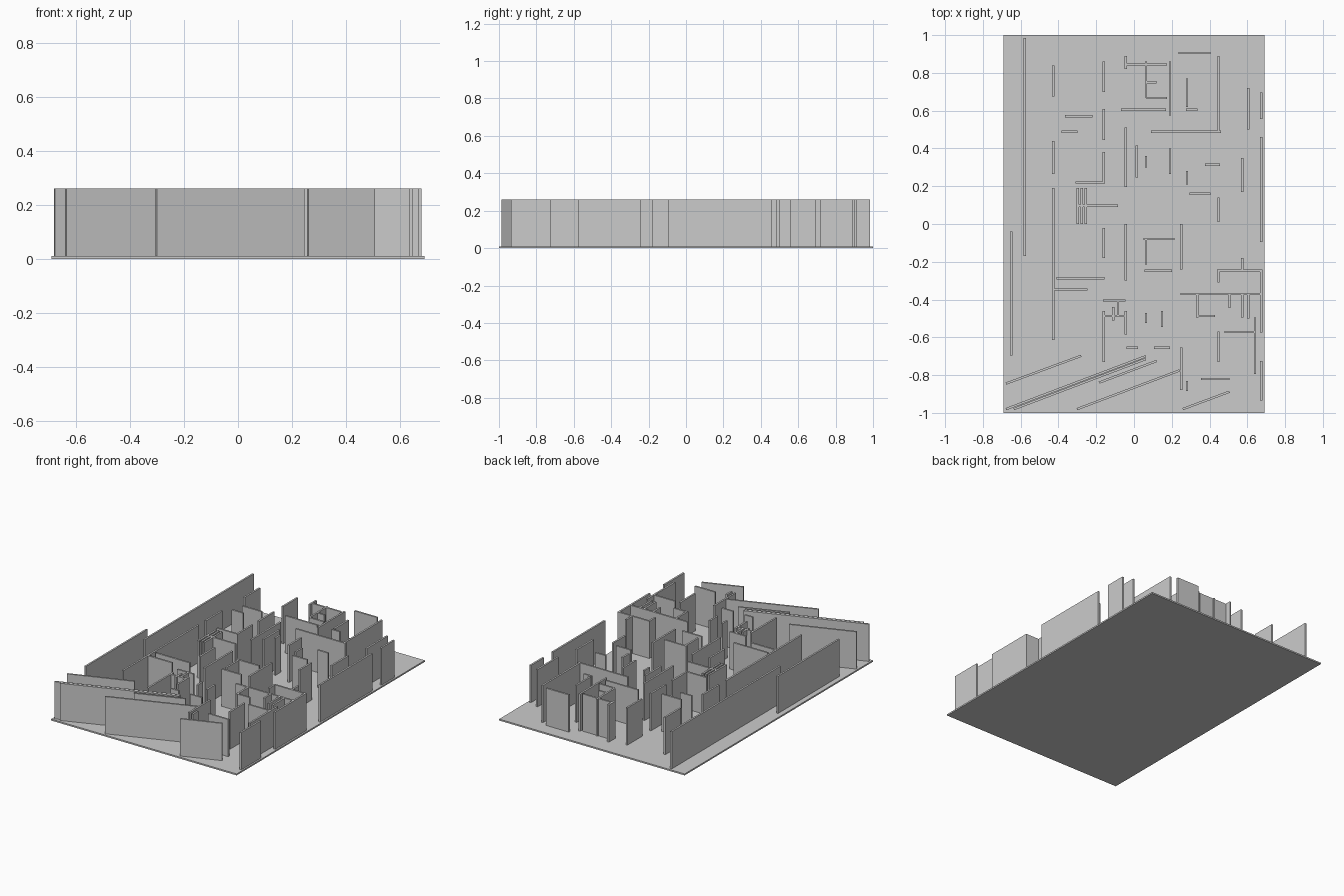
import bpy, bmesh, math

FLOOR = 0.01     # floor slab thickness
TOP = 0.26       # wall top height
T = 0.012        # wall thickness


def add_box(bm, a, b, thick, z0, z1):
    """Upright box running from plan point a to plan point b."""
    dx, dy = b[0] - a[0], b[1] - a[1]
    n = math.hypot(dx, dy)
    ox, oy = -dy / n * thick / 2, dx / n * thick / 2
    plan = [(a[0] - ox, a[1] - oy), (b[0] - ox, b[1] - oy),
            (b[0] + ox, b[1] + oy), (a[0] + ox, a[1] + oy)]
    lo = [bm.verts.new((x, y, z0)) for x, y in plan]
    hi = [bm.verts.new((x, y, z1)) for x, y in plan]
    bm.faces.new(lo[::-1])
    bm.faces.new(hi)
    for i in range(4):
        j = (i + 1) % 4
        bm.faces.new((lo[i], lo[j], hi[j], hi[i]))


def build(name, segments, thick=T, z0=FLOOR, z1=TOP):
    bm = bmesh.new()
    for a, b in segments:
        add_box(bm, a, b, thick, z0, z1)
    mesh = bpy.data.meshes.new(name)
    bm.to_mesh(mesh)
    bm.free()
    ob = bpy.data.objects.new(name, mesh)
    bpy.context.collection.objects.link(ob)
    return ob


def along_y(lines):
    return [((x, a), (x, b)) for x, spans in lines.items() for a, b in spans]


def along_x(lines):
    return [((a, y), (b, y)) for y, spans in lines.items() for a, b in spans]


# floor slab
build("floor", [((-0.69, 0), (0.69, 0))], thick=2.0, z0=0, z1=FLOOR)

# walls running front to back, left half: x -> (y start, y end)
build("left_long_walls", along_y({
    -0.65: [(-0.695, -0.04)],
    -0.578: [(-0.17, 0.985)],
    -0.428: [(0.675, 0.84), (0.265, 0.44), (-0.615, 0.19)],
    -0.16: [(0.70, 0.86), (0.445, 0.61), (0.215, 0.38), (-0.18, -0.02), (-0.73, -0.46)],
    -0.11: [(-0.51, -0.44)],
    -0.085: [(-0.49, -0.41)],
    -0.043: [(0.82, 0.89), (0.195, 0.51), (-0.30, 0.0), (-0.585, -0.46)],
}))

# three close parallel partitions
build("triple_partition", along_y({-0.298 + 0.0215 * i: [(0.0, 0.19)] for i in range(3)}))

# walls running front to back, right half
build("right_long_walls", along_y({
    0.015: [(0.245, 0.415)],
    0.063: [(0.67, 0.86), (0.30, 0.36), (-0.215, -0.08), (-0.525, -0.47)],
    0.148: [(-0.545, -0.46)],
    0.19: [(0.575, 0.86), (0.265, 0.40)],
    0.25: [(-0.24, 0.0), (-0.88, -0.655)],
    0.28: [(0.62, 0.77), (0.21, 0.28), (-0.885, -0.83)],
    0.335: [(-0.495, -0.375)],
    0.447: [(0.49, 0.89), (0.01, 0.14), (-0.31, -0.245), (-0.73, -0.57)],
    0.505: [(-0.445, -0.375)],
    0.573: [(0.17, 0.35), (-0.245, -0.18), (-0.495, -0.375)],
    0.605: [(0.50, 0.72), (-0.50, -0.375)],
    0.64: [(-0.795, -0.495)],
    0.673: [(0.555, 0.695), (-0.095, 0.46), (-0.575, -0.24), (-0.935, -0.725)],
}))

# walls running left to right: y -> (x start, x end)
build("cross_walls_back", along_x({
    0.905: [(0.235, 0.405)],
    0.845: [(-0.05, 0.175)],
    0.75: [(0.06, 0.12)],
    0.667: [(0.065, 0.175)],
    0.605: [(-0.07, 0.17), (0.275, 0.335)],
    0.57: [(-0.365, -0.22)],
    0.488: [(-0.385, -0.30), (0.09, 0.46)],
    0.313: [(0.375, 0.455)],
    0.22: [(-0.31, -0.155)],
    0.16: [(0.295, 0.405)],
    0.097: [(-0.295, -0.085)],
}))
build("cross_walls_front", along_x({
    -0.08: [(0.05, 0.215)],
    -0.247: [(0.055, 0.20), (0.44, 0.67)],
    -0.287: [(-0.41, -0.155)],
    -0.347: [(-0.425, -0.245)],
    -0.37: [(0.245, 0.67)],
    -0.405: [(-0.165, -0.045)],
    -0.487: [(-0.165, -0.04), (0.335, 0.43)],
    -0.572: [(0.48, 0.64)],
    -0.655: [(-0.04, 0.02), (0.105, 0.19)],
    -0.82: [(0.355, 0.505)],
}))

# slanted walls along the front
build("slanted_walls", [
    ((-0.678, -0.845), (-0.28, -0.698)),
    ((-0.678, -0.98), (0.062, -0.70)),
    ((-0.636, -0.98), (0.062, -0.715)),
    ((-0.185, -0.84), (0.12, -0.725)),
    ((-0.302, -0.98), (0.242, -0.775)),
    ((0.258, -0.98), (0.505, -0.888)),
])
